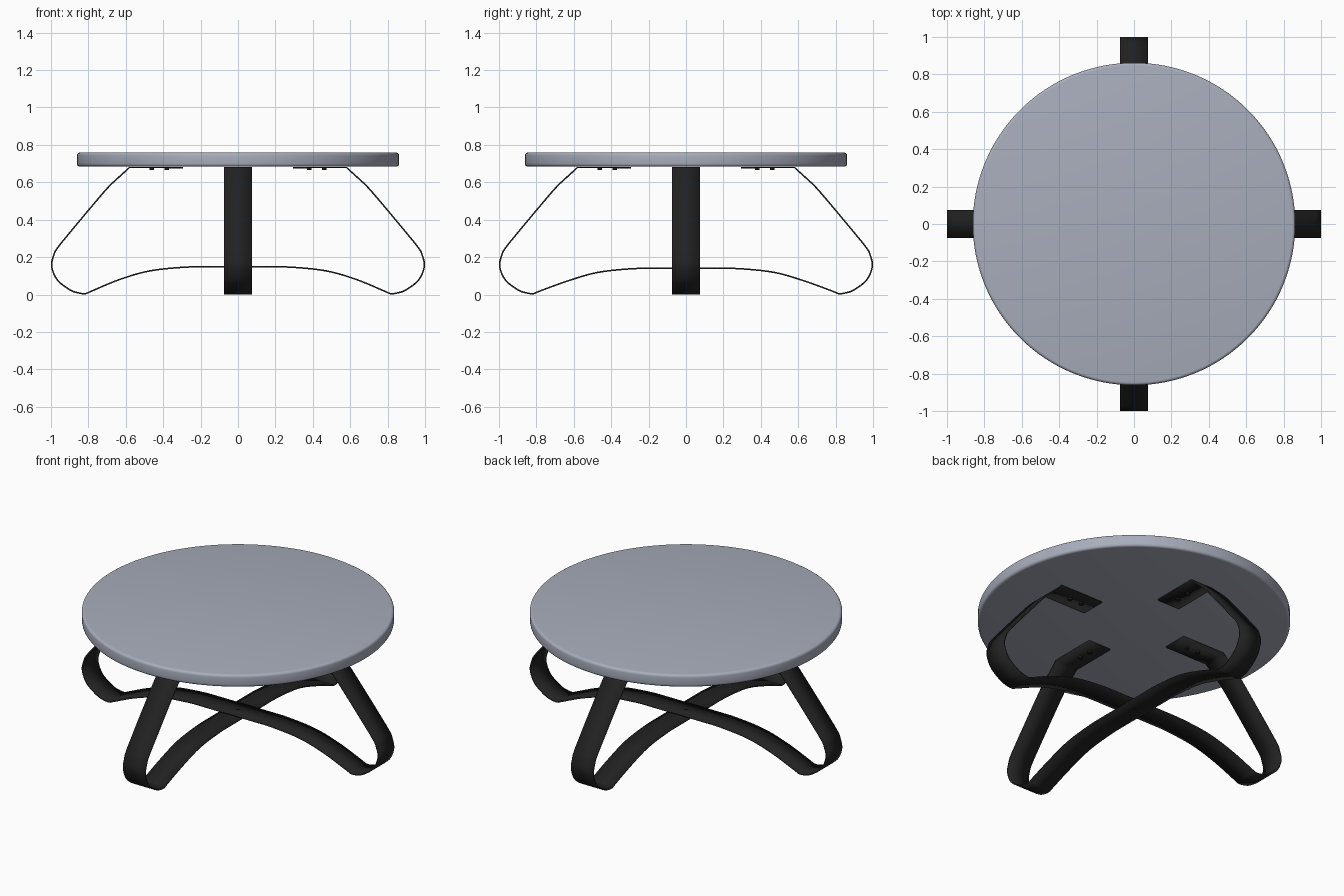
import bpy, bmesh, math
from mathutils import Vector

if "Cube" in bpy.data.objects:
    bpy.data.objects.remove(bpy.data.objects["Cube"])


def material(name, rgb):
    m = bpy.data.materials.new(name)
    m.diffuse_color = (*rgb, 1)
    m.use_nodes = True
    m.node_tree.nodes["Principled BSDF"].inputs["Base Color"].default_value = m.diffuse_color
    return m


GREY = material("blue grey top", (0.39, 0.42, 0.50))
BLACK = material("black steel", (0.016, 0.016, 0.016))


def finish(obj, mat, angle=35):
    obj.data.materials.append(mat)
    bpy.ops.object.select_all(action='DESELECT')
    obj.select_set(True)
    bpy.context.view_layer.objects.active = obj
    bpy.ops.object.shade_smooth_by_angle(angle=math.radians(angle))


# Round table top with softened rims
bpy.ops.mesh.primitive_cylinder_add(vertices=128, radius=0.862, depth=0.075,
                                    location=(0, 0, 0.7215))
top = bpy.context.object
top.name = "table_top"
bm = bmesh.new()
bm.from_mesh(top.data)
rims = [e for e in bm.edges if abs(e.verts[0].co.z - e.verts[1].co.z) < 1e-4]
bmesh.ops.bevel(bm, geom=rims, offset=0.016, segments=4, profile=0.5, affect='EDGES')
bm.to_mesh(top.data)
bm.free()
finish(top, GREY)

# Half outline of a bent band, from foot arch centre out to the mounting tab
CURVED = [(0.14, 0), (0.286, -0.002), (0.473, -0.022), (0.634, -0.068), (0.783, -0.128)]
FOOT = [(0.783, 0.018), (0.815, 0.005), (0.855, 0.009), (0.90, 0.026), (0.966, 0.078),
        (0.996, 0.15), (0.985, 0.21), (0.966, 0.248), (0.90, 0.33), (0.80, 0.45),
        (0.70, 0.567), (0.645, 0.62), (0.58, 0.679)]


def smooth_path(pts, steps=5):
    """Catmull-Rom spline through the points."""
    p = [Vector(q) for q in pts]
    p = [2 * p[0] - p[1]] + p + [2 * p[-1] - p[-2]]
    out = []
    for a, b, c, d in zip(p, p[1:], p[2:], p[3:]):
        for i in range(steps):
            t = i / steps
            out.append(0.5 * (2 * b + (c - a) * t + (2 * a - 5 * b + 4 * c - d) * t * t
                              + (3 * b - a - 3 * c + d) * t ** 3))
    return out + [p[-2]]


def band(name, mid_z, turn):
    arch = [(x, mid_z + dz) for x, dz in CURVED[:-1]]
    half = smooth_path(arch + FOOT) + [Vector((0.295, 0.679))]
    path = [Vector((-q.x, q.y)) for q in reversed(half)] + half
    bm = bmesh.new()
    rows = [[bm.verts.new((q.x, y, q.y)) for y in (-0.075, 0.075)] for q in path]
    for r, s in zip(rows, rows[1:]):
        bm.faces.new((r[0], r[1], s[1], s[0]))
    me = bpy.data.meshes.new(name)
    bm.to_mesh(me)
    bm.free()
    obj = bpy.data.objects.new(name, me)
    bpy.context.collection.objects.link(obj)
    obj.rotation_euler.z = turn
    finish(obj, BLACK)
    mod = obj.modifiers.new("thickness", 'SOLIDIFY')
    mod.thickness = 0.008
    mod.offset = 0


# Two crossing bands, one resting on the other
band("side_to_side_leg_band", 0.148, 0)
band("front_to_back_leg_band", 0.140, math.pi / 2)


def screw(name, x, y, z, r=0.012, depth=0.012):
    bpy.ops.mesh.primitive_cylinder_add(vertices=16, radius=r, depth=depth, location=(x, y, z))
    bpy.context.object.name = name
    finish(bpy.context.object, BLACK)


# Two screws in each mounting tab, one bolt through the crossing
for k in range(4):
    c, s = round(math.cos(k * math.pi / 2)), round(math.sin(k * math.pi / 2))
    for n, d in enumerate((0.38, 0.46)):
        screw(f"tab_screw_{k}_{n}", c * d, s * d, 0.672)
screw("crossing_bolt", 0, 0, 0.144, depth=0.022)
